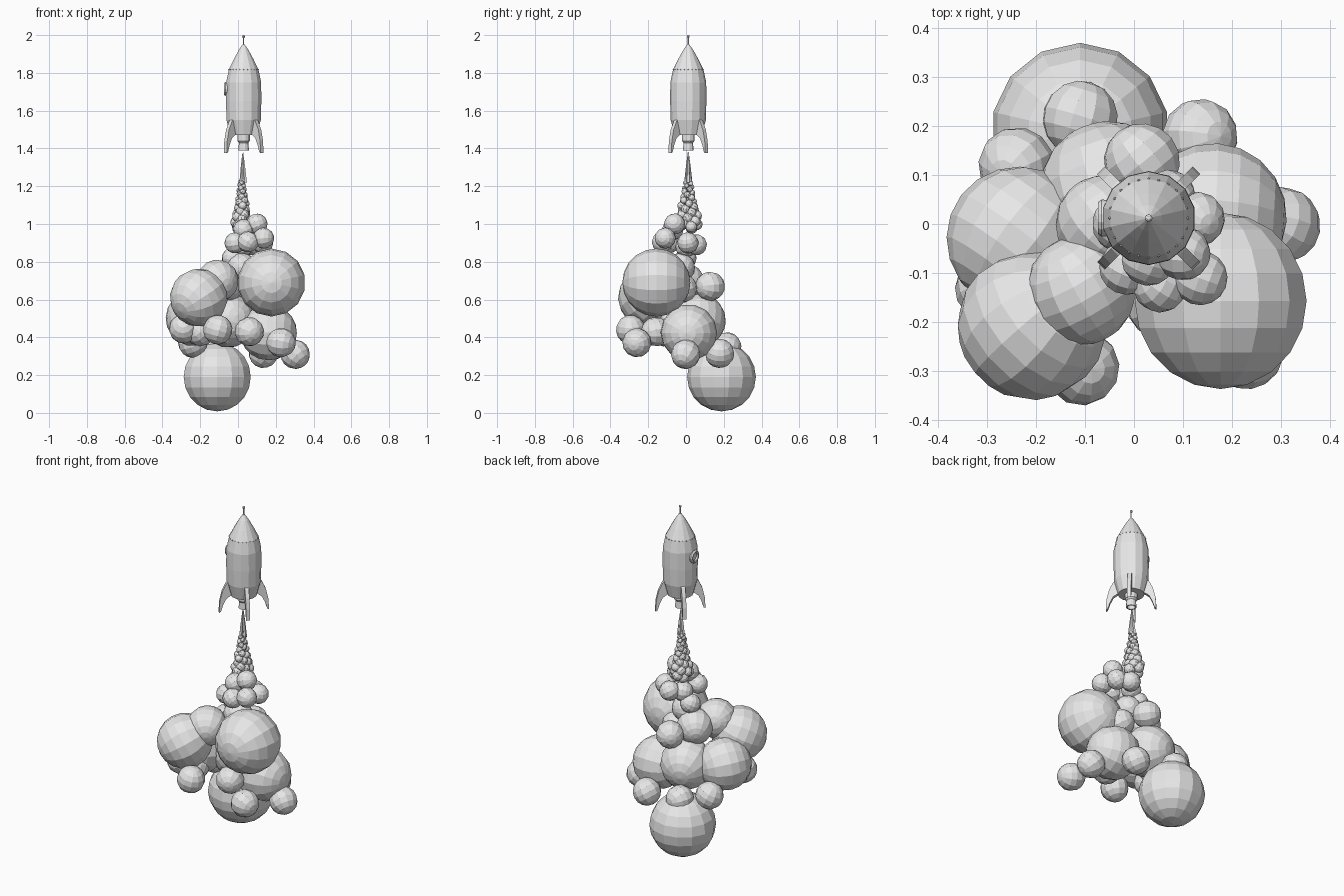
import bpy, bmesh, math, random
from mathutils import Vector, Matrix, Euler

random.seed(7)
cube = bpy.data.objects.get("Cube")
if cube:
    bpy.data.objects.remove(cube, do_unlink=True)

grey = bpy.data.materials.new("plain_grey")
grey.use_nodes = True
grey.diffuse_color = (0.8, 0.8, 0.8, 1)
grey.node_tree.nodes["Principled BSDF"].inputs["Base Color"].default_value = (0.8, 0.8, 0.8, 1)

AXIS = Vector((0.03, 0.012, 0))  # vertical centre line of the rocket


def finish(name, bm):
    """Turn a bmesh into a flat shaded grey object."""
    bmesh.ops.recalc_face_normals(bm, faces=bm.faces)
    mesh = bpy.data.meshes.new(name)
    bm.to_mesh(mesh)
    bm.free()
    mesh.materials.append(grey)
    obj = bpy.data.objects.new(name, mesh)
    bpy.context.collection.objects.link(obj)
    return obj


def lathe(name, profile, sides, matrix):
    """Revolve (radius, height) points around z, capping both ends."""
    bm = bmesh.new()
    rings = []
    for r, z in profile:
        angles = [math.tau * (i + 0.5) / sides for i in range(sides)]
        rings.append([bm.verts.new((r * math.cos(a), r * math.sin(a), z)) for a in angles])
    for low, high in zip(rings, rings[1:]):
        for i in range(sides):
            j = (i + 1) % sides
            bm.faces.new((low[i], low[j], high[j], high[i]))
    bm.faces.new(rings[0])
    bm.faces.new(rings[-1])
    bm.transform(matrix)
    return finish(name, bm)


def ball(name, centre, radius, turn=(0, 0, 0), segments=14, rings=10):
    bm = bmesh.new()
    matrix = Matrix.Translation(centre) @ Euler(turn).to_matrix().to_4x4()
    bmesh.ops.create_uvsphere(bm, u_segments=segments, v_segments=rings, radius=radius, matrix=matrix)
    return finish(name, bm)


def random_turn():
    return [random.uniform(0, math.pi) for _ in range(3)]


# Rocket hull, nozzle and antenna
upright = Matrix.Translation(AXIS)
hull = [(0.072, 1.47), (0.093, 1.55), (0.096, 1.65), (0.095, 1.75), (0.08, 1.82),
        (0.052, 1.875), (0.027, 1.92), (0.006, 1.95)]
lathe("rocket_hull", hull, 14, upright)
nozzle = [(0.034, 1.475), (0.034, 1.44), (0.026, 1.43), (0.029, 1.39),
          (0.022, 1.39), (0.018, 1.43)]
lathe("engine_nozzle", nozzle, 12, upright)
lathe("antenna_rod", [(0.003, 1.94), (0.003, 1.99)], 6, upright)
ball("antenna_tip", AXIS + Vector((0, 0, 1.992)), 0.008, segments=8, rings=6)

# Rivets round the base of the nose
for i in range(24):
    a = math.tau * i / 24
    spot = AXIS + Vector((0.08 * math.cos(a), 0.08 * math.sin(a), 1.817))
    ball("nose_rivet", spot, 0.003, segments=6, rings=4)

# Round window on the right side of the hull
sideways = Matrix.Translation(AXIS + Vector((-0.088, 0, 1.715))) @ Matrix.Rotation(-math.pi / 2, 4, "Y")
lathe("window_frame", [(0.036, -0.01), (0.038, 0.008), (0.032, 0.016), (0.024, 0.014), (0.022, 0.004)],
      14, sideways)

# Four swept fins on the diagonals
fin_outline = [(0.075, 1.565), (0.098, 1.545), (0.12, 1.5), (0.134, 1.44), (0.138, 1.375),
               (0.128, 1.38), (0.115, 1.42), (0.098, 1.455), (0.07, 1.475)]
for k in range(4):
    bm = bmesh.new()
    face = bm.faces.new([bm.verts.new((r, -0.011, z)) for r, z in fin_outline])
    grown = bmesh.ops.extrude_face_region(bm, geom=[face])["geom"]
    moved = [v for v in grown if isinstance(v, bmesh.types.BMVert)]
    bmesh.ops.translate(bm, verts=moved, vec=(0, 0.022, 0))
    bm.transform(upright @ Matrix.Rotation(math.radians(45 + 90 * k), 4, "Z"))
    finish("fin", bm)

# Thin exhaust flames spreading down from the nozzle
for k in range(3):
    a = math.tau * k / 3
    foot = AXIS + Vector((0.013 * math.cos(a) - 0.005, 0.013 * math.sin(a), 1.22))
    lean = Matrix.Translation(foot) @ Matrix.Shear("XY", 4, (-0.07 * math.cos(a), -0.07 * math.sin(a)))
    lathe("exhaust_flame", [(0.011, 0), (0.007, 0.08), (0.001, 0.16)], 5, lean)

# Large smoke balls: x, y, z, radius
ball("smoke_base", (-0.11, 0.188, 0.19), 0.182)
ball("smoke_front", (0.177, -0.157, 0.69), 0.18, (math.pi / 2, 0, 0))
large_smoke = [
    (-0.208, -0.207, 0.61, 0.153), (-0.235, -0.03, 0.5, 0.148), (0.162, 0.015, 0.425, 0.15),
    (-0.05, 0.065, 0.49, 0.145), (-0.108, -0.135, 0.7, 0.112), (-0.06, 0, 0.69, 0.1),
]
# Small smoke balls round the large ones
small_smoke = [
    (-0.11, 0.215, 0.35), (-0.24, 0.12, 0.37), (0.135, 0.178, 0.315), (0.303, -0.002, 0.31),
    (0.228, -0.26, 0.372), (-0.107, -0.293, 0.44), (0.06, -0.16, 0.43), (0.016, 0.128, 0.67),
    (-0.288, -0.13, 0.445), (0.02, -0.03, 0.77), (-0.2, -0.12, 0.43), (0.08, -0.02, 0.66),
]
# Puffs where the trail meets the cloud
neck_smoke = [
    (0.135, -0.11, 0.925), (0.1, -0.06, 1.0), (0.053, -0.125, 0.905), (-0.015, -0.09, 0.9),
    (0.13, 0.01, 0.9), (0.07, 0.055, 0.89), (-0.03, 0, 0.82), (0.03, -0.07, 0.97), (0.02, 0, 0.88),
]
for x, y, z, r in large_smoke:
    ball("large_smoke", (x, y, z), r, random_turn())
for spot in small_smoke:
    ball("small_smoke", spot, 0.078, random_turn(), 12, 8)
for spot in neck_smoke:
    ball("neck_smoke", spot, 0.056, random_turn(), 12, 8)

# Narrow trail of little puffs, growing and spreading downwards
count = 44
for i in range(count):
    t = i / (count - 1)
    a = i * 2.4
    spread = 0.012 + 0.04 * t * random.uniform(0.5, 1)
    spot = Vector((0.02 + 0.7 * spread * math.cos(a), 0.012 + 1.2 * spread * math.sin(a), 1.23 - 0.25 * t))
    ball("trail_puff", spot, 0.011 + 0.021 * t, random_turn(), 10, 7)
